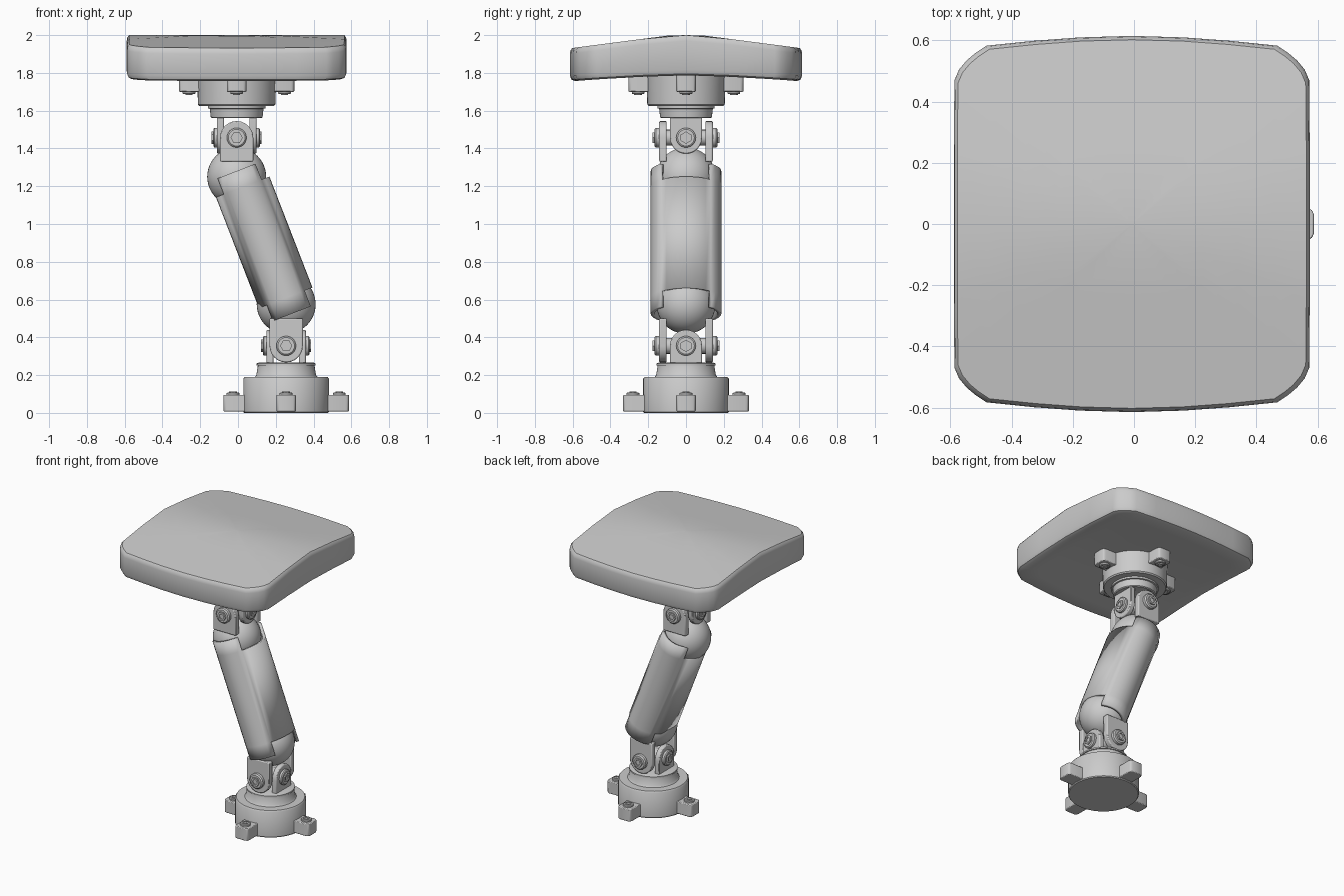
import bpy, bmesh
from math import sin, cos, pi, radians, sqrt
from mathutils import Vector, Matrix

if "Cube" in bpy.data.objects:
    bpy.data.objects.remove(bpy.data.objects["Cube"])

BX = 0.255      # base axis x
TX = -0.007     # seat axis x


def finish(name, bm, bevel=0.0, angle=35):
    bmesh.ops.recalc_face_normals(bm, faces=bm.faces)
    me = bpy.data.meshes.new(name)
    bm.to_mesh(me)
    bm.free()
    ob = bpy.data.objects.new(name, me)
    bpy.context.collection.objects.link(ob)
    if bevel:
        m = ob.modifiers.new("bevel", 'BEVEL')
        m.width, m.segments, m.limit_method = bevel, 2, 'ANGLE'
    bpy.ops.object.select_all(action='DESELECT')
    ob.select_set(True)
    bpy.context.view_layer.objects.active = ob
    bpy.ops.object.shade_smooth_by_angle(angle=radians(angle))
    return ob


def loft(name, rings, bevel=0.0):
    """Skin a closed stack of equal-length point rings and cap both ends."""
    bm = bmesh.new()
    vs = [[bm.verts.new(p) for p in r] for r in rings]
    n = len(rings[0])
    for a, b in zip(vs, vs[1:]):
        for i in range(n):
            j = (i + 1) % n
            bm.faces.new((a[i], a[j], b[j], b[i]))
    bm.faces.new(vs[0])
    bm.faces.new(vs[-1])
    return finish(name, bm, bevel)


def turned(name, center, direction, profile, n=40):
    """Turned solid: profile is (radius, distance along direction)."""
    q = Vector((0, 0, 1)).rotation_difference(Vector(direction))
    c = Vector(center)
    return loft(name, [[c + q @ Vector((r * cos(2 * pi * i / n), r * sin(2 * pi * i / n), h))
                        for i in range(n)] for r, h in profile])


def bolt(name, center, direction, r, h):
    # round boss with a raised hex nut holding a small stud
    turned(name + "_boss", center, direction, [(r, -0.01), (r, h * .5), (r * .85, h * .7)], 24)
    turned(name + "_nut", center, direction, [(r * .62, 0), (r * .62, h), (r * .36, h),
                                              (r * .36, h * .8)], 6)


def ear(name, cx, axis, side, zc, z_end, r, w0, w1):
    """Fork plate: round end about zc, square end at z_end."""
    s = 1 if zc > z_end else -1
    prof = [(r * cos(pi * i / 12), zc + s * r * sin(pi * i / 12)) for i in range(13)]
    prof += [(-r, z_end), (r, z_end)]
    rings = []
    for w in (w0 * side, w1 * side):
        rings.append([(cx + u, w, z) if axis == 'y' else (cx + w, u, z) for u, z in prof])
    loft(name, rings, 0.006)
    d = (0, side, 0) if axis == 'y' else (side, 0, 0)
    c = Vector((cx, 0, zc)) + Vector(d) * w1
    bolt(name + "_bolt", c, d, 0.052, 0.036 if axis == 'y' else 0.028)


def universal_joint(name, cx, zc, z_flange, z_ball):
    for side in (1, -1):
        t = "_a" if side > 0 else "_b"
        ear(name + "_flange_fork" + t, cx, 'x', side, zc, z_flange, 0.085, 0.068, 0.104)
        ear(name + "_ball_fork" + t, cx, 'y', side, zc, z_ball, 0.088, 0.102, 0.142)
    for d in ((1, 0, 0), (0, 1, 0)):
        turned(name + "_cross_pin", (cx, 0, zc), d, [(.042, -.12), (.042, .12)], 20)


def lugs(name, cx, z0, z1, inner, outer, nut_dir):
    for k in range(4):
        R = Matrix.Rotation(k * pi / 2, 3, 'Z')
        o = Vector((cx, 0, 0))
        w, c = 0.052, 0.02
        out = [(inner, -w), (outer - c, -w), (outer - c * .3, -w + c * .3), (outer, -w + c),
               (outer, w - c), (outer - c * .3, w - c * .3), (outer - c, w), (inner, w)]
        loft(name + "_lug", [[o + R @ Vector((x, y, z)) for x, y in out] for z in (z0, z1)], 0.005)
        p = o + R @ Vector((outer - 0.052, 0, z1 if nut_dir > 0 else z0))
        bolt(name + "_lug_bolt", p, (0, 0, nut_dir), 0.034, 0.018)


def ball(name, x, z):
    bm = bmesh.new()
    bmesh.ops.create_uvsphere(bm, u_segments=40, v_segments=24, radius=0.156,
                              matrix=Matrix.Translation((x, 0, z)))
    finish(name, bm)


# base flange, collar and lugs
turned("base_flange", (BX, 0, 0), (0, 0, 1),
       [(.222, 0), (.227, .006), (.227, .18), (.22, .19), (.166, .19), (.158, .2), (.15, .25),
        (.156, .252), (.156, .262), (.145, .266)], 48)
lugs("base", BX, 0.008, 0.095, 0.18, 0.333, 1)
universal_joint("lower_joint", BX, 0.355, 0.25, 0.50)
ball("lower_ball", BX, 0.575)

# seat flange, collar and lugs
turned("seat_flange", (TX, 0, 0), (0, 0, 1),
       [(.13, 1.56), (.137, 1.565), (.142, 1.61), (.152, 1.612), (.152, 1.625), (.198, 1.625),
        (.205, 1.633), (.21, 1.80)], 48)
lugs("seat", TX, 1.70, 1.79, 0.17, 0.305, -1)
universal_joint("upper_joint", TX, 1.457, 1.575, 1.33)
ball("upper_ball", TX, 1.25)

# oval strut sleeve with tongues over both balls
bm = bmesh.new()
N = 32
levels = [-0.415, -0.325, 0.305, 0.395]
M = Matrix.Translation((0.135, 0, 0.912)) @ Matrix.Rotation(radians(-21.2), 4, 'Y')
grid = [[bm.verts.new(M @ Vector((.152 * cos(2 * pi * i / N), .187 * sin(2 * pi * i / N), z)))
         for i in range(N)] for z in levels]
for k in range(3):
    for i in range(N):
        if k == 1 or abs(sin(2 * pi * (i + .5) / N)) > sin(pi / 4):
            j = (i + 1) % N
            bm.faces.new((grid[k][i], grid[k][j], grid[k + 1][j], grid[k + 1][i]))
for v in [v for v in bm.verts if not v.link_faces]:
    bm.verts.remove(v)
sleeve = finish("strut_sleeve", bm)
sol = sleeve.modifiers.new("wall", 'SOLIDIFY')
sol.thickness, sol.offset = 0.02, -1

# seat cushion: outline rings following an arched height
quarter = [(.582, 0), (.582, .25), (.58, .47), (.565, .505), (.54, .535), (.51, .56), (.475, .583),
           (.32, .599), (.17, .61)]
right = quarter + [(0, .615)] + [(-x, y) for x, y in quarter[::-1]]
outline = right + [(x, -y) for x, y in right[-2:0:-1]]


def top_z(y):
    return 2.0 - 0.067 * max(0, abs(y) - 0.1) / 0.515 - 0.003 * min(abs(y), .1) / .1


def bottom_z(y):
    return 1.787 - 0.032 * (abs(y) / 0.615) ** 1.5


layers = [(s, bottom_z, 0) for s in (.02, .2, .4, .6, .8, .955)]
layers += [(.985, bottom_z, .008), (1, bottom_z, .03), (1, top_z, -.03), (.995, top_z, -.012),
           (.98, top_z, 0)]
layers += [(s, top_z, 0) for s in (.8, .6, .4, .2, .02)]
loft("seat_cushion", [[(TX + x * s, y * s, f(y * s) + d) for x, y in outline]
                      for s, f, d in layers])
